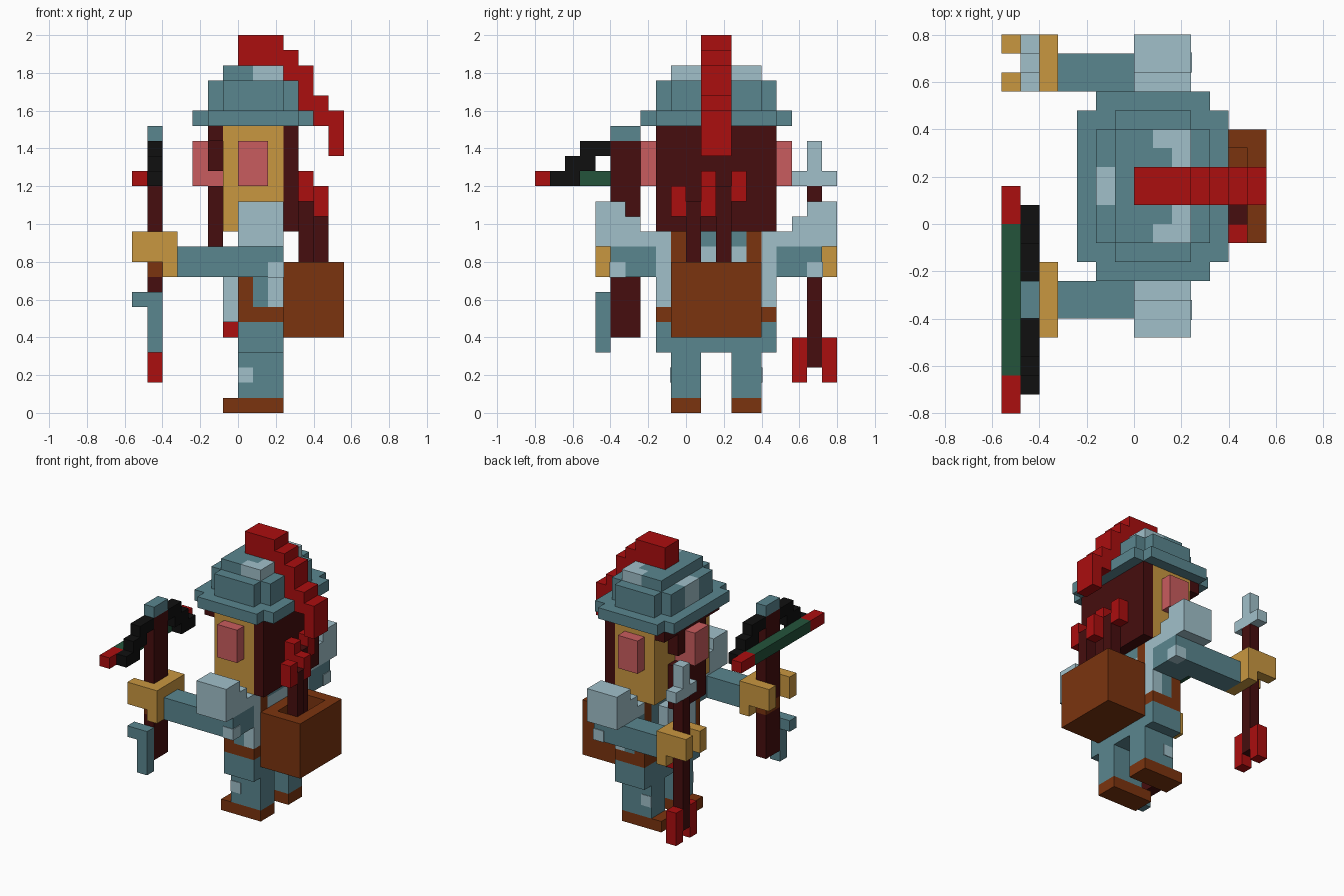
import bpy, bmesh

if "Cube" in bpy.data.objects:
    bpy.data.objects.remove(bpy.data.objects["Cube"])

U = 0.08  # block size; all box coordinates below are in blocks


def srgb(h):
    out = []
    for i in (0, 2, 4):
        c = int(h[i:i + 2], 16) / 255
        out.append(c / 12.92 if c <= 0.04045 else ((c + 0.055) / 1.055) ** 2.4)
    return (*out, 1)


MATS = {}
for name, code in dict(steel="5A868F", pale_steel="A1C0CA", red="AB0E0F", dark_wood="460D0E",
                       skin="C99740", pink="C95C5E", leather="7B340F", black="101010",
                       green="23533B").items():
    MATS[name] = bpy.data.materials.new(name)
    MATS[name].diffuse_color = srgb(code)


def part(name, mat, *boxes, mirror=None):
    """Boxes are (x0, x1, y0, y1, z0, z1); mirror=s adds copies with y -> s - y."""
    boxes = list(boxes)
    if mirror is not None:
        boxes += [(a, b, mirror - d, mirror - c, e, f) for a, b, c, d, e, f in boxes]
    bm = bmesh.new()
    for x0, x1, y0, y1, z0, z1 in boxes:
        vs = bmesh.ops.create_cube(bm, size=1)["verts"]
        for v in vs:
            v.co = ((x0 + x1) / 2 + v.co.x * (x1 - x0),
                    (y0 + y1) / 2 + v.co.y * (y1 - y0),
                    (z0 + z1) / 2 + v.co.z * (z1 - z0))
            v.co *= U
    me = bpy.data.meshes.new(name)
    bm.to_mesh(me)
    bm.free()
    me.materials.append(MATS[mat])
    ob = bpy.data.objects.new(name, me)
    bpy.context.collection.objects.link(ob)
    return ob


BODY = 4    # mirror sum for the body (centre y = 2 blocks)
BOW = -8    # mirror sum for the crossbow (centre y = -4 blocks)

# Legs and boots
part("legs", "steel", (0, 3, -1, 1, 1, 4), mirror=BODY)
part("boots", "leather", (-1, 3, -1, 1, 0, 1), mirror=BODY)
part("knee_patches", "pale_steel", (0, 1, -1.05, -1, 2, 3), mirror=BODY)

# Torso
part("skirt", "steel", (0, 3, -2, 6, 4, 6))
part("belt", "leather", (0, 3, -2, 6, 6, 7))
part("torso_core", "steel", (1, 2, -2, 6, 7, 12), (0, 1, -1, 5, 7, 12), (2, 3, 0, 4, 11, 12))
part("back_plate", "pale_steel", (2, 3, 0, 4, 7, 11), (2, 3, -2, -1, 7, 12), (2, 3, 5, 6, 7, 12))
part("back_straps", "leather", (2, 3, -1, 0, 7, 12), mirror=BODY)
part("side_straps", "leather", (0, 1, -2, -1, 7, 12), mirror=BODY)
part("front_cloth", "pale_steel", (-1, 0, 0, 4, 6, 11))
part("cloth_tip", "red", (-1, 0, 1, 3, 5, 6))

# Shoulders, arms and hands
part("shoulders", "pale_steel", (0, 3, -6, -4, 11, 14), (0, 3, -4, -3, 11, 13),
     (0, 3, -3, -2, 11, 12), mirror=BODY)
part("arms", "steel", (-4, 3, -5, -3, 9, 11), (0, 3, -3, -2, 9, 11), mirror=BODY)
part("elbow_patches", "pale_steel", (2, 3.06, -5.06, -4, 8.97, 10), mirror=BODY)
part("crossbow_hand", "skin", (-5, -4, -6, -2, 9, 12),
     (-7, -5, -6, -5, 10, 12), (-7, -5, -3, -2, 10, 12))
part("staff_hand", "skin", (-5, -4, 7, 10, 9, 12),
     (-7, -5, 7, 8, 10, 12), (-7, -5, 9, 10, 10, 12))

# Head
part("head", "skin", (-1, 3, -2, 6, 12, 19))
part("hair", "dark_wood", (3, 4, -2, 6, 12, 19))
part("fringe", "dark_wood", (-2, -1, -2, 6, 18, 19))
part("eyes", "dark_wood", (-2, -1, 0, 1, 16, 18), mirror=BODY)
part("beard", "dark_wood", (-2, -1, 0, 4, 11, 15))
part("nose", "pink", (-3, -1, 1, 3, 15, 18))
part("ears", "pink", (0, 2, -3, -2, 15, 18), mirror=BODY)

# Helmet
part("helmet_brim", "steel", (-3, 5, -2, 6, 19, 20), (-2, 4, -3, -2, 19, 20), (-2, 4, 6, 7, 19, 20))
part("helmet_bowl", "steel", (-1, 4, -1, 5, 20, 22), (-2, -1, -1, 1, 20, 22), (-2, -1, 3, 5, 20, 22),
     (-1, 3, -2, -1, 20, 22), (-1, 3, 5, 6, 20, 22))
part("helmet_badge", "pale_steel", (-2, -1, 1, 3, 20, 22))
part("helmet_cap", "steel", (-1, 1, -1, 5, 22, 23), (1, 2, 0, 4, 22, 23))
part("cap_shine", "pale_steel", (2, 3, -1, 5, 22, 23), (1, 2, -1, 0, 22, 23), (1, 2, 4, 5, 22, 23))
part("crest", "red", (0, 3, 1, 3, 23, 25), (3, 4, 1, 3, 22, 24), (4, 5, 1, 3, 20, 23),
     (5, 6, 1, 3, 19, 21), (6, 7, 1, 3, 17, 20))

# Quiver with two arrows
part("quiver", "leather", (3, 7, -1, 5, 5, 6), (3, 4, -1, 5, 6, 10), (6, 7, -1, 5, 6, 10),
     (4, 6, -1, 0, 6, 10), (4, 6, 4, 5, 6, 10))
part("arrow_shafts", "dark_wood", (5, 6, 0, 1, 6, 14), (4, 5, 2, 3, 6, 15))
part("arrow_feathers", "red", (5, 6, -1, 0, 13, 15), (5, 6, 1, 2, 13, 15),
     (4, 5, 1, 2, 14, 16), (4, 5, 3, 4, 14, 16))

# Crossbow
part("crossbow_stock", "dark_wood", (-6, -5, -5, -3, 5, 9), (-6, -5, -5, -3, 10, 18))
part("crossbow_grip", "leather", (-6, -5, -5, -3, 9, 10))
part("crossbow_tip", "steel", (-6, -5, -5, -3, 18, 19))
part("crossbow_lever", "steel", (-6, -5, -6, -5, 4, 8), (-7, -6, -6, -5, 7, 8))
part("crossbow_limbs", "black", (-6, -5, -9, -7, 15, 16), (-6, -5, -8, -6, 16, 17),
     (-6, -5, -7, -5, 17, 18), mirror=BOW)
part("bow_string", "green", (-7, -6, -8, 0, 15, 16))
part("bow_string_ends", "red", (-7, -6, -10, -8, 15, 16), mirror=BOW)

# Spear staff
part("staff_shaft", "dark_wood", (-6, -5, 8, 9, 3, 15))
part("staff_head", "pale_steel", (-6, -5, 7, 10, 15, 16), (-6, -5, 8, 9, 16, 18))
part("staff_fins", "red", (-6, -5, 7, 8, 2, 5), (-6, -5, 9, 10, 2, 5))

for m in bpy.data.materials:
    if m.users and not m.is_grease_pencil:
        m.use_nodes = True
        m.node_tree.nodes["Principled BSDF"].inputs["Base Color"].default_value = m.diffuse_color
